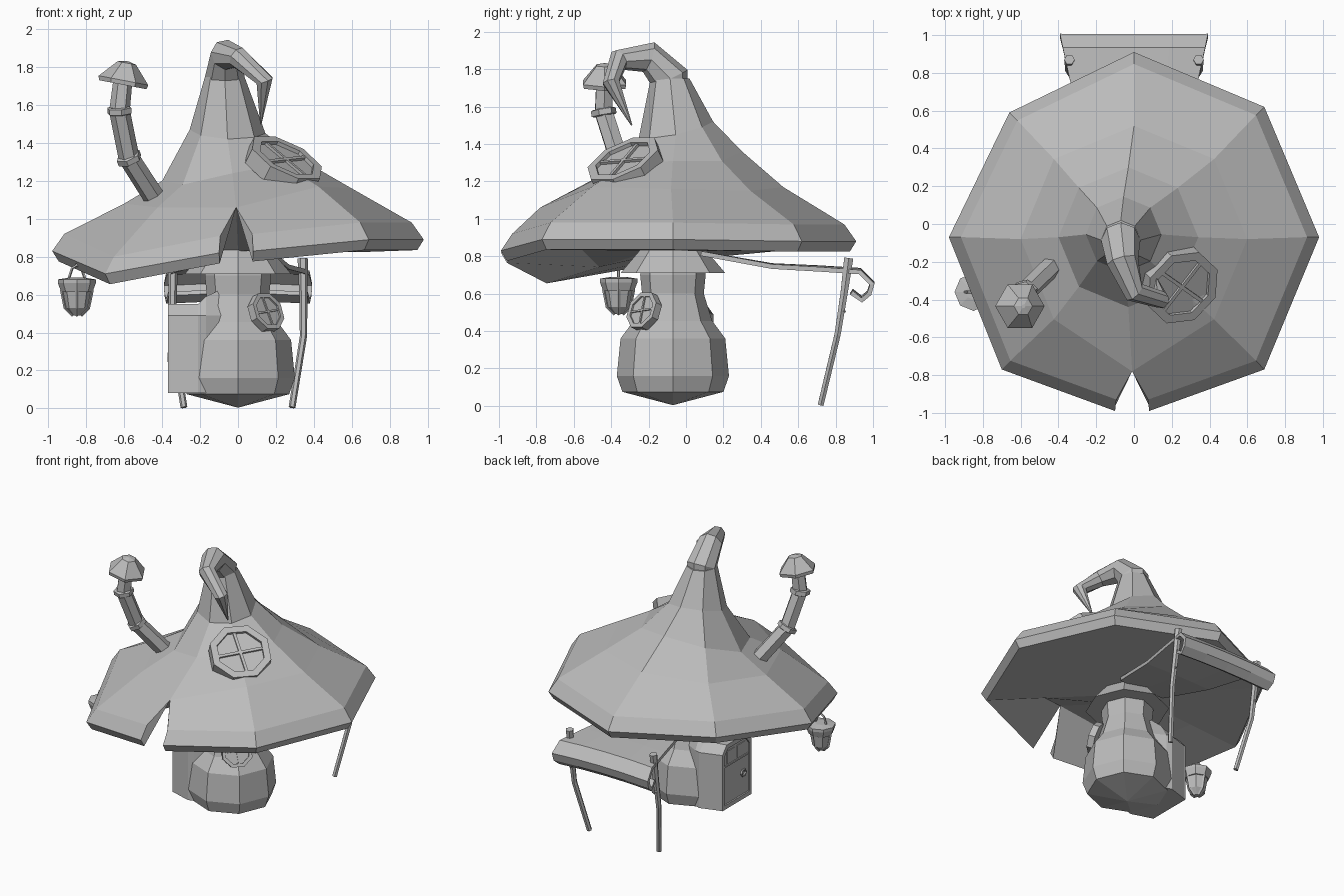
import bpy, bmesh, math
from mathutils import Vector, Matrix

if "Cube" in bpy.data.objects:
    bpy.data.objects.remove(bpy.data.objects["Cube"])

GREY = (0.5, 0.5, 0.5, 1)
grey = bpy.data.materials.new("plain_grey")
grey.use_nodes = True
grey.diffuse_color = GREY
grey.node_tree.nodes["Principled BSDF"].inputs["Base Color"].default_value = GREY


def finish(name, bm, matrix=None):
    bmesh.ops.remove_doubles(bm, verts=bm.verts, dist=0.0005)
    bmesh.ops.recalc_face_normals(bm, faces=bm.faces)
    mesh = bpy.data.meshes.new(name)
    bm.to_mesh(mesh)
    bm.free()
    mesh.materials.append(grey)
    obj = bpy.data.objects.new(name, mesh)
    bpy.context.collection.objects.link(obj)
    if matrix:
        obj.matrix_world = matrix
    return obj


def loft(name, rings, loop=False, matrix=None):
    """Skin closed rings of points one after another."""
    bm = bmesh.new()
    rows = [[bm.verts.new(p) for p in ring] for ring in rings]
    pairs = list(zip(rows, rows[1:])) + ([(rows[-1], rows[0])] if loop else [])
    for a, b in pairs:
        for i in range(len(a)):
            j = (i + 1) % len(a)
            bm.faces.new((a[i], a[j], b[j], b[i]))
    if not loop:
        bm.faces.new(rows[0])
        bm.faces.new(rows[-1])
    return finish(name, bm, matrix)


def circle(r, z, sides, phase=0.0):
    turn = 2 * math.pi / sides
    return [(r * math.cos(turn * (i + phase)), r * math.sin(turn * (i + phase)), z)
            for i in range(sides)]


def lathe(name, profile, sides=8, phase=0.0, loop=False, matrix=None):
    return loft(name, [circle(r, z, sides, phase) for r, z in profile], loop, matrix)


def tube(name, path, radii, sides=6):
    """Sweep a polygon along a path, with the radius given at each point."""
    pts = [Vector(p) for p in path]
    rings, frame = [], None
    for i, p in enumerate(pts):
        t = (pts[min(i + 1, len(pts) - 1)] - pts[max(i - 1, 0)]).normalized()
        if frame is None:
            frame, last = Vector((0, 0, 1)).rotation_difference(t), t
        frame = last.rotation_difference(t) @ frame
        last = t
        rings.append([p + frame @ Vector(c) for c in circle(radii[i], 0, sides)])
    return loft(name, rings)


def box(name, size, matrix):
    bm = bmesh.new()
    bmesh.ops.create_cube(bm, size=1)
    bmesh.ops.scale(bm, vec=size, verts=bm.verts)
    return finish(name, bm, matrix)


def facing(centre, normal):
    return Matrix.Translation(centre) @ Vector(normal).to_track_quat('Z', 'Y').to_matrix().to_4x4()


def round_window(name, centre, normal, r, depth):
    m = facing(centre, normal)
    inner, lip = r * 0.77, r * 0.1
    lathe(name + "_frame", [(r, -depth), (r, lip), (inner, lip), (inner, -depth)],
          8, 0.5, True, m)
    lathe(name + "_pane", [(inner, -depth), (inner, 0)], 8, 0.5, False, m)
    for k in (0, 1):
        turn = Matrix.Rotation(k * math.pi / 2 + 0.12, 4, 'Z')
        box(name + "_bar", (inner * 1.95, r * 0.09, r * 0.14), m @ turn)


# Hat roof: eight ribs, with the front one split by a notch
rim = [Vector(p) for p in (
    (.08, -.99, .83), (.69, -.77, .89), (.98, -.07, .89), (.69, .62, .88), (0, .91, .88),
    (-.66, .59, .89), (-.98, -.07, .83), (-.7, -.77, .71), (-.1, -.99, .82))]
notch_top = Vector((-.01, -.78, 1.06))


def toward_axis(p, k, dz):
    return Vector((p.x * k, -.06 + (p.y + .06) * k, p.z + dz))


def rib_ring(r, heights, centre):
    """One point per rib; the first and last share the split front rib."""
    ring = []
    for i in range(9):
        a = -math.pi / 2 + i * math.pi / 4
        ring.append(Vector((centre[0] + r * math.cos(a), centre[1] + r * math.sin(a),
                            heights[i % 8])))
    return ring


lower = [toward_axis(p, .965, -.055) for p in rim]
throat = rib_ring(.16, [.83] * 8, (0, -.07))
ceiling = [(a + b) / 2 for a, b in zip(lower, throat)]
shoulder = rib_ring(.6, [1.1, 1.17, 1.16, 1.15, 1.17, 1.13, 1.08, 1.06], (0, -.08))
for ring in (ceiling, shoulder):
    ring[0], ring[8] = notch_top.copy(), notch_top.copy()
slope = rib_ring(.37, [1.24, 1.29, 1.31, 1.31, 1.36, 1.3, 1.2, 1.18], (-.03, -.07))
cone_base = rib_ring(.2, [1.42, 1.43, 1.45, 1.49, 1.52, 1.51, 1.47, 1.44], (-.055, -.055))
cone_top = rib_ring(.104, [1.75] * 8, (-.07, -.085))
levels = [throat, ceiling, lower, rim, [toward_axis(p, .935, .09) for p in rim],
          shoulder, slope, cone_base, cone_top]
bm = bmesh.new()
rows = [[bm.verts.new(p) for p in level] for level in levels]
for a, b in zip(rows, rows[1:]):
    for i in range(8):
        bm.faces.new((a[i], a[i + 1], b[i + 1], b[i]))
for i in (0, 8):
    bm.faces.new([row[i] for row in rows[2:6]])
bm.faces.new(rows[0][:8])
bm.faces.new(rows[-1][:8])
finish("hat_roof", bm)

# Curled tip of the hat
tube("hat_tip", [(-.065, -.07, 1.6), (-.07, -.085, 1.75), (-.06, -.2, 1.865),
                 (0, -.36, 1.85), (.14, -.4, 1.73), (.12, -.29, 1.5)],
     [.08, .104, .085, .058, .048, .004], 8)

# Round house body and the flared collar under the hat
on_axis = Matrix.Translation((0, -.07, 0))
lathe("house_body", [(.004, .005), (.27, .075), (.3, .16), (.28, .36), (.21, .455),
                     (.165, .6), (.175, .7), (.15, .84)], matrix=on_axis)
lathe("collar", [(.17, .71), (.28, .71), (.17, .84)], matrix=on_axis)

# Door porch on the -x side, with door, frame, panes and handle
outline = [(-.24, .08), (.1, .08), (.1, .49), (.05, .55), (-.19, .55), (-.24, .49)]


def porch_ring(x, k=1.0, lift=0.0):
    return [(x, -.07 + (y + .07) * k, .31 + (z - .31) * (k if x < -.3 else 1)
             + (lift if z > .5 else 0)) for y, z in outline]


loft("porch", [porch_ring(-.357), porch_ring(-.21, 1.27), porch_ring(-.17, 1.2, .04),
               porch_ring(-.04, .8, .1)])
loft("door_frame", [porch_ring(-.35), porch_ring(-.368), porch_ring(-.368, .87),
                    porch_ring(-.35, .87)], loop=True)
for y in (-.13, -.01):
    box("door_pane", (.008, .09, .09), Matrix.Translation((-.358, y, .45)))
box("door_rail", (.012, .28, .012), Matrix.Translation((-.358, -.07, .39)))
lathe("door_handle", [(.03, -.006), (.03, .006), (.02, .006), (.02, -.006)], 6, 0, True,
      facing((-.366, -.15, .27), (-1, 0, 0)))

# Windows on roof and wall
round_window("roof_window", (.25, -.33, 1.305), (.41, -.39, .82), .212, .07)
round_window("wall_window", (.155, -.232, .51), (.64, -.67, .36), .108, .035)

# Bent chimney pipe with collars and a pointed cap
pipe = [(-.44, -.23, 1.11), (-.575, -.36, 1.32), (-.625, -.44, 1.57), (-.605, -.435, 1.75)]
tube("chimney_pipe", pipe, [.057, .056, .055, .05])
for k in (1, 2):
    axis = Vector(pipe[k + 1]) - Vector(pipe[k - 1])
    lathe("chimney_collar", [(.055, -.02), (.068, -.015), (.068, .015), (.055, .02)],
          6, matrix=facing(pipe[k], axis))
lathe("chimney_cap", [(.05, -.01), (.128, -.018), (.133, .005), (.05, .098), (.01, .108)], 6, .5,
      matrix=facing((-.605, -.435, 1.725), (.19, 0, 1)))

# Awning: a tapering sheet that curls at its far edge
fall = [(.08, .815), (.46, .745), (.72, .73), (.93, .715), (.995, .65), (.98, .6),
        (.94, .565), (.885, .605)]
cols = (-1, -.5, 0, .5, 1)
bm = bmesh.new()
grid = []
for y, z in fall:
    half = .19 + .225 * min(y - .1, .9)
    grid.append([bm.verts.new((u * half, y, z + .012 * (1 - u * u) * y)) for u in cols])
for a, b in zip(grid, grid[1:]):
    for i in range(len(cols) - 1):
        bm.faces.new((a[i], a[i + 1], b[i + 1], b[i]))
awning = finish("awning", bm)
thick = awning.modifiers.new("thickness", 'SOLIDIFY')
thick.thickness = .025
thick.offset = 0

# Crooked awning posts, each with a small twig
for s in (-1, 1):
    tube("awning_post", [(s * .285, .72, .005), (s * .345, .81, .38), (s * .345, .845, .6),
                         (s * .342, .87, .79)], [.018, .019, .022, .028])
    tube("post_twig", [(s * .345, .82, .49), (s * .35, .85, .51)], [.014, .01], 5)

# Hanging lantern
hang = Matrix.Translation((-.85, -.36, 0))
lathe("lantern_body", [(.02, .49), (.058, .53), (.076, .625)], matrix=hang)
lathe("lantern_cap", [(.083, .615), (.1, .66), (.1, .68), (.04, .69)], matrix=hang)
for i in range(4):
    a = i * math.pi / 2
    dx, dy = math.cos(a), math.sin(a)
    tube("lantern_rib", [(-.85 + dx * r, -.36 + dy * r, z) for r, z in
                         ((.02, .49), (.061, .53), (.08, .625))], [.009] * 3, 4)
tube("lantern_handle", [(-.85 + x, -.36, z) for x, z in
                        ((-.045, .68), (-.025, .74), (0, .755), (.025, .74), (.045, .68))],
     [.008] * 5, 5)
tube("lantern_hook", [(-.85, -.36, .75), (-.845, -.36, .79)], [.009, .009], 5)
